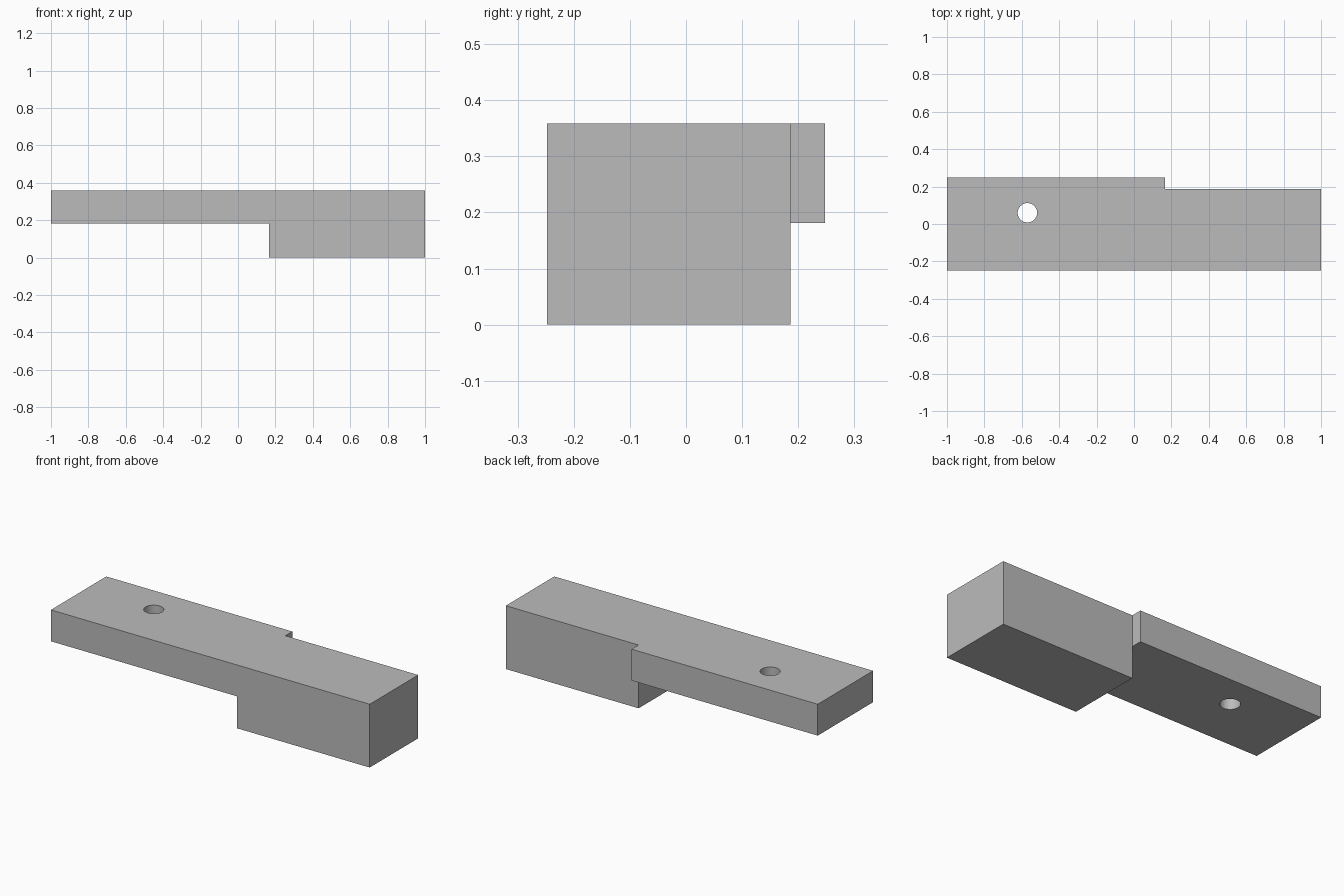
import bpy, bmesh, math
from mathutils import Matrix, Vector

if "Cube" in bpy.data.objects:
    bpy.data.objects.remove(bpy.data.objects["Cube"], do_unlink=True)

grey = bpy.data.materials.new("plain grey")
grey.use_nodes = True
grey.diffuse_color = (0.5, 0.5, 0.5, 1)
grey.node_tree.nodes["Principled BSDF"].inputs["Base Color"].default_value = grey.diffuse_color

FRONT, BACK, STEP_BACK = -0.248, 0.248, 0.186
STEP_X, LEDGE, TOP = 0.167, 0.181, 0.359


def make_object(name, bm):
    bmesh.ops.recalc_face_normals(bm, faces=bm.faces)
    mesh = bpy.data.meshes.new(name)
    bm.to_mesh(mesh)
    bm.free()
    mesh.materials.append(grey)
    obj = bpy.data.objects.new(name, mesh)
    bpy.context.collection.objects.link(obj)
    return obj


def cut(target, cutter):
    mod = target.modifiers.new(cutter.name, "BOOLEAN")
    mod.operation, mod.solver, mod.object = "DIFFERENCE", "EXACT", cutter
    cutter.hide_render = True
    bpy.context.view_layer.objects.active = target
    bpy.ops.object.modifier_apply(modifier=mod.name)
    bpy.data.objects.remove(cutter, do_unlink=True)


# Stepped bar: side profile extruded through its depth
profile = [(-1, LEDGE), (STEP_X, LEDGE), (STEP_X, 0), (1, 0), (1, TOP), (-1, TOP)]
bm = bmesh.new()
face = bm.faces.new([bm.verts.new((x, FRONT, z)) for x, z in profile])
sweep = bmesh.ops.extrude_face_region(bm, geom=[face])
bmesh.ops.translate(bm, vec=(0, BACK - FRONT, 0),
                    verts=[v for v in sweep["geom"] if isinstance(v, bmesh.types.BMVert)])
bar = make_object("stepped_bar", bm)

# Shallow relief along the back of the thick end
bm = bmesh.new()
low, high = Vector((STEP_X, STEP_BACK, -0.1)), Vector((1.1, 0.4, 0.5))
bmesh.ops.create_cube(bm, size=1, matrix=Matrix.Translation((low + high) / 2)
                      @ Matrix.Diagonal((*(high - low), 1)))
cut(bar, make_object("back_relief_cutter", bm))

# Round hole through the thin end
bm = bmesh.new()
bmesh.ops.create_cone(bm, cap_ends=True, segments=48, radius1=0.052, radius2=0.052,
                      depth=1, matrix=Matrix.Translation((-0.57, 0.06, 0.2)))
cut(bar, make_object("hole_cutter", bm))

# Smooth hole wall with crisp edges
bpy.ops.object.select_all(action="DESELECT")
bar.select_set(True)
bpy.context.view_layer.objects.active = bar
bpy.ops.object.shade_smooth_by_angle(angle=math.radians(30))
